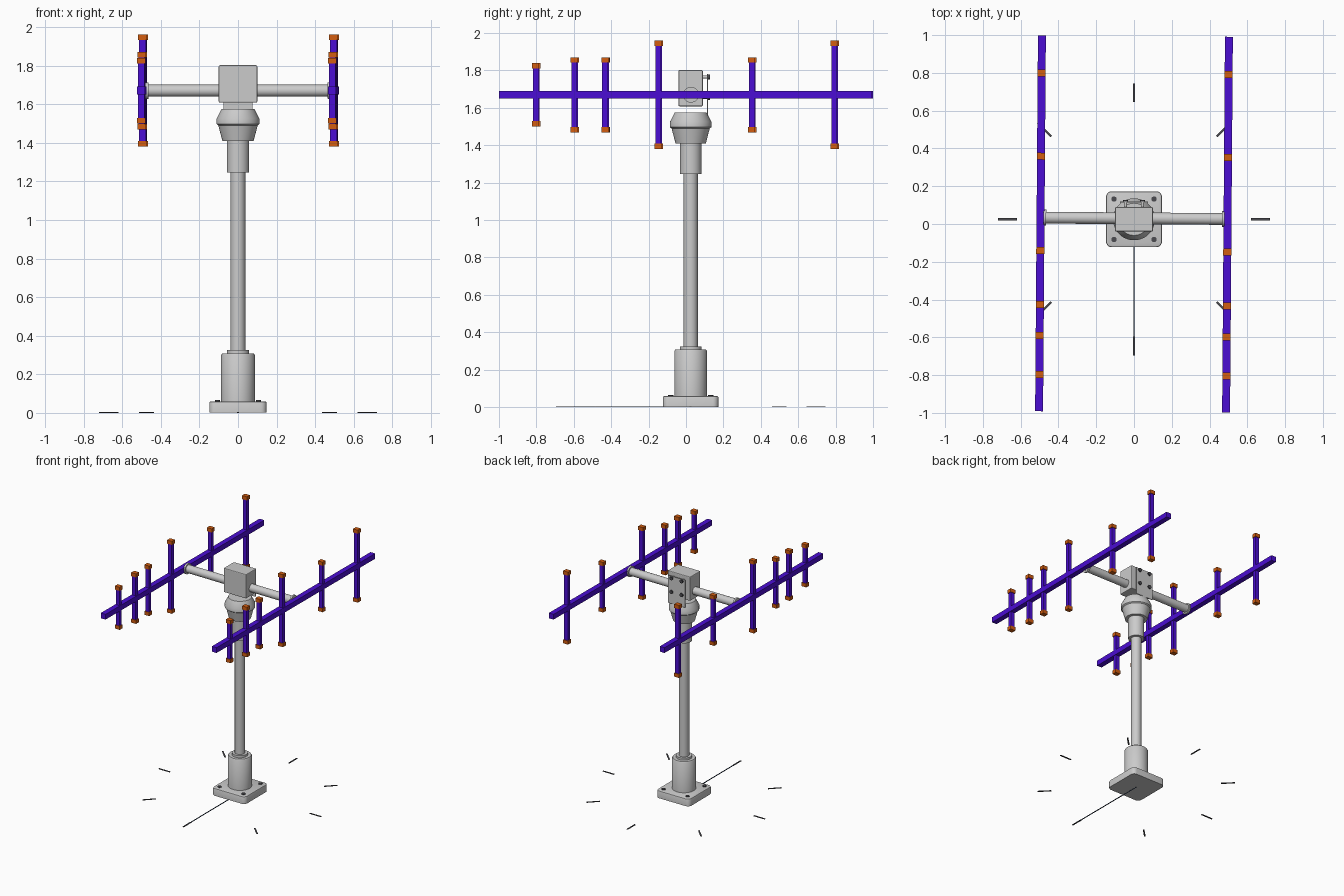
import bpy, bmesh
from math import pi, radians
from mathutils import Matrix, Vector

if "Cube" in bpy.data.objects:
    bpy.data.objects.remove(bpy.data.objects["Cube"], do_unlink=True)


def material(name, rgb):
    m = bpy.data.materials.new(name)
    m.use_nodes = True
    m.diffuse_color = (*rgb, 1)
    bsdf = next(n for n in m.node_tree.nodes if n.type == 'BSDF_PRINCIPLED')
    bsdf.inputs["Base Color"].default_value = (*rgb, 1)
    return m


GREY = material("light grey metal", (0.6, 0.6, 0.6))
DARK = material("dark grey", (0.07, 0.07, 0.08))
NAVY = material("navy line", (0.01, 0.025, 0.06))
PURPLE = material("violet", (0.07, 0.004, 0.65))
ORANGE = material("orange", (0.65, 0.11, 0.005))

YC = 0.025                                    # mast axis
TURN = Matrix.Rotation(radians(-0.43), 4, 'Z')  # slight yaw of the arms


def finish(bm, name, mat, matrix=Matrix(), smooth=False):
    bmesh.ops.recalc_face_normals(bm, faces=bm.faces)
    me = bpy.data.meshes.new(name)
    bm.to_mesh(me)
    bm.free()
    ob = bpy.data.objects.new(name, me)
    bpy.context.collection.objects.link(ob)
    me.materials.append(mat)
    ob.matrix_world = matrix
    if smooth:
        bpy.ops.object.select_all(action='DESELECT')
        ob.select_set(True)
        bpy.context.view_layer.objects.active = ob
        bpy.ops.object.shade_smooth_by_angle(angle=radians(35))
    return ob


def box(name, centre, size, mat, matrix=Matrix(), bevel=0):
    bm = bmesh.new()
    bmesh.ops.create_cube(bm, size=1, matrix=Matrix.Diagonal((*size, 1)))
    ob = finish(bm, name, mat, matrix @ Matrix.Translation(centre))
    if bevel:
        mod = ob.modifiers.new("bevel", 'BEVEL')
        mod.width, mod.segments = bevel, 2
    return ob


def rod(name, centre, radius, length, mat, axis='Z', matrix=Matrix()):
    turn = {'X': Matrix.Rotation(pi / 2, 4, 'Y'),
            'Y': Matrix.Rotation(pi / 2, 4, 'X'), 'Z': Matrix()}[axis]
    bm = bmesh.new()
    bmesh.ops.create_cone(bm, cap_ends=True, segments=32, radius1=radius,
                          radius2=radius, depth=length)
    return finish(bm, name, mat, matrix @ Matrix.Translation(centre) @ turn, True)


def lathe(name, profile, mat):
    bm = bmesh.new()
    pts = [bm.verts.new((r, 0, z)) for r, z in profile]
    edges = [bm.edges.new(pair) for pair in zip(pts, pts[1:])]
    bmesh.ops.spin(bm, geom=pts + edges, cent=(0, 0, 0), axis=(0, 0, 1),
                   angle=2 * pi, steps=48)
    bmesh.ops.remove_doubles(bm, verts=bm.verts, dist=1e-5)
    return finish(bm, name, mat, Matrix.Translation((0, YC, 0)), True)


# Base plate with rounded corners and a softened top edge
bm = bmesh.new()
bmesh.ops.create_cube(bm, size=1, matrix=Matrix.Diagonal((0.296, 0.296, 0.059, 1)))
upright = [e for e in bm.edges if abs(e.verts[0].co.z - e.verts[1].co.z) > 0.01]
bmesh.ops.bevel(bm, geom=upright, offset=0.03, segments=5, profile=0.5, affect='EDGES')
rim = [e for e in bm.edges if all(v.co.z > 0.02 for v in e.verts)]
bmesh.ops.bevel(bm, geom=rim, offset=0.008, segments=2, profile=0.5, affect='EDGES')
finish(bm, "base_plate", GREY, Matrix.Translation((0, YC, 0.0305)), True)
for sx in (-1, 1):
    for sy in (-1, 1):
        rod("base_bolt", (sx * 0.106, YC + sy * 0.107, 0.06), 0.014, 0.012, DARK)

# Mast
lathe("base_sleeve", [(0, 0.05), (0.087, 0.05), (0.087, 0.30), (0.082, 0.308),
                      (0.058, 0.308), (0.058, 0.325), (0, 0.325)], GREY)
rod("pole", (0, YC, 0.78), 0.038, 0.95, GREY)
lathe("rotator_head", [(0, 1.245), (0.058, 1.245), (0.058, 1.41), (0.081, 1.41),
                       (0.102, 1.49), (0.111, 1.497), (0.111, 1.525),
                       (0.085, 1.575), (0, 1.575)], GREY)

# Clamp block and its rear mounting plate
box("clamp_block", (0, YC, 1.705), (0.2, 0.13, 0.194), GREY, bevel=0.006)
box("mounting_plate", (0, 0.115, 1.67), (0.15, 0.006, 0.22), GREY)
for x in (-0.045, 0.045):
    for z in (1.655, 1.765):
        rod("plate_bolt", (x, 0.106, z), 0.008, 0.036, GREY, 'Y')
        rod("plate_nut", (x, 0.122, z), 0.014, 0.010, DARK, 'Y')

# Cross arm with end flanges
ARM_Z = 1.67
rod("cross_arm", (0, 0.03, ARM_Z), 0.031, 0.96, GREY, 'X', TURN)

# Two booms with upright elements and end caps: (y, half height)
ELEMENTS = [(-0.8, 0.17), (-0.595, 0.2), (-0.43, 0.2),
            (-0.145, 0.29), (0.355, 0.2), (0.795, 0.29)]
for side, sx in (("right", -1), ("left", 1)):
    x = sx * 0.495
    rod(side + "_arm_flange", (sx * 0.472, 0.03, ARM_Z), 0.042, 0.014, GREY, 'X', TURN)
    box(side + "_boom", (x, 0, ARM_Z), (0.042, 1.99, 0.042), PURPLE, TURN)
    for y, h in ELEMENTS:
        box(side + "_element", (x, y, ARM_Z), (0.032, 0.028, 2 * h - 0.02), PURPLE, TURN)
        for sz in (-1, 1):
            box(side + "_element_cap", (x, y, ARM_Z + sz * (h - 0.014)),
                (0.043, 0.037, 0.029), ORANGE, TURN)

# Ground compass ticks and heading line
for i in range(8):
    turn = Matrix.Translation((0, YC, 0)) @ Matrix.Rotation(i * pi / 4, 4, 'Z')
    box("ground_tick", (0.67, 0, 0.002), (0.1, 0.011, 0.004), DARK, turn)
box("heading_line", (0, -0.3, 0.002), (0.006, 0.65, 0.004), NAVY)
